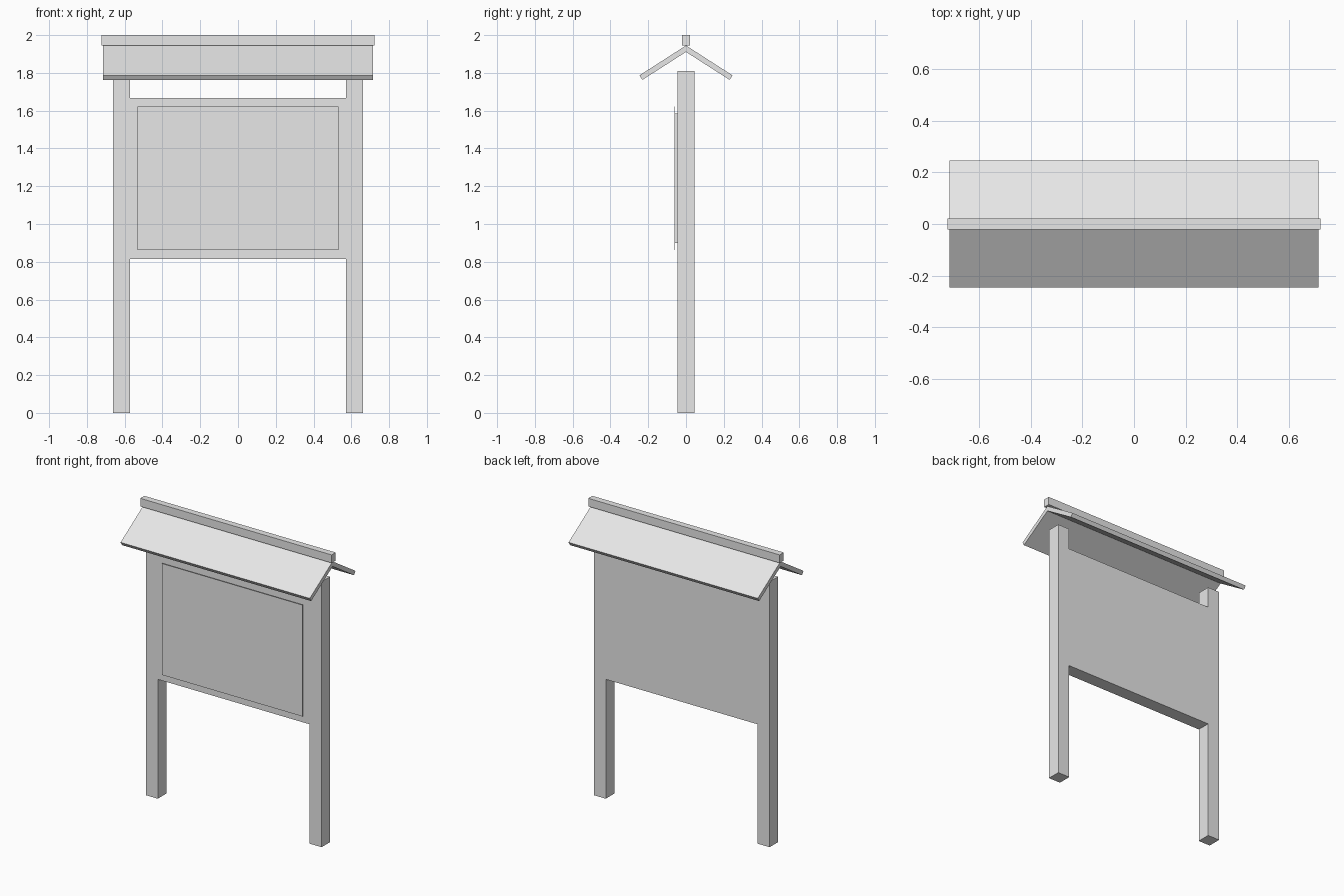
import bpy
import bmesh

cube = bpy.data.objects.get("Cube")
if cube:
    bpy.data.objects.remove(cube, do_unlink=True)

grey = bpy.data.materials.new("light_grey")
grey.use_nodes = True
grey.diffuse_color = (0.8, 0.8, 0.8, 1)
grey.node_tree.nodes["Principled BSDF"].inputs["Base Color"].default_value = grey.diffuse_color


def extrude_profile(name, points, x0, x1):
    """Extrude a closed (y, z) outline along x."""
    bm = bmesh.new()
    face = bm.faces.new([bm.verts.new((x0, y, z)) for y, z in points])
    moved = bmesh.ops.extrude_face_region(bm, geom=[face])["geom"]
    bmesh.ops.translate(bm, vec=(x1 - x0, 0, 0),
                        verts=[v for v in moved if isinstance(v, bmesh.types.BMVert)])
    bmesh.ops.recalc_face_normals(bm, faces=bm.faces)
    mesh = bpy.data.meshes.new(name)
    bm.to_mesh(mesh)
    bm.free()
    mesh.materials.append(grey)
    obj = bpy.data.objects.new(name, mesh)
    bpy.context.collection.objects.link(obj)
    return obj


def box(name, x, y, z):
    outline = [(y[0], z[0]), (y[1], z[0]), (y[1], z[1]), (y[0], z[1])]
    return extrude_profile(name, outline, *x)


DEPTH = (-0.046, 0.046)
POST_IN, POST_OUT = 0.573, 0.663

# Posts and the board flush between them
box("right_post", (-POST_OUT, -POST_IN), DEPTH, (0, 1.81))
box("left_post", (POST_IN, POST_OUT), DEPTH, (0, 1.81))
box("board", (-POST_IN, POST_IN), DEPTH, (0.814, 1.666))

# Display panel standing slightly off the board on a smaller backing
box("panel_backing", (-0.492, 0.492), (-0.057, DEPTH[0]), (0.9, 1.584))
box("display_panel", (-0.532, 0.532), (-0.062, -0.057), (0.862, 1.622))

# Pitched roof with square-cut eaves, and the ridge beam on top
half = [(0, 1.945), (0.246, 1.787), (0.231, 1.763), (0, 1.911)]
mirrored = [(-y, z) for y, z in reversed(half[1:3])]
extrude_profile("roof", half + mirrored, -0.714, 0.714)
box("ridge_beam", (-0.722, 0.722), (-0.022, 0.022), (1.945, 2.0))
